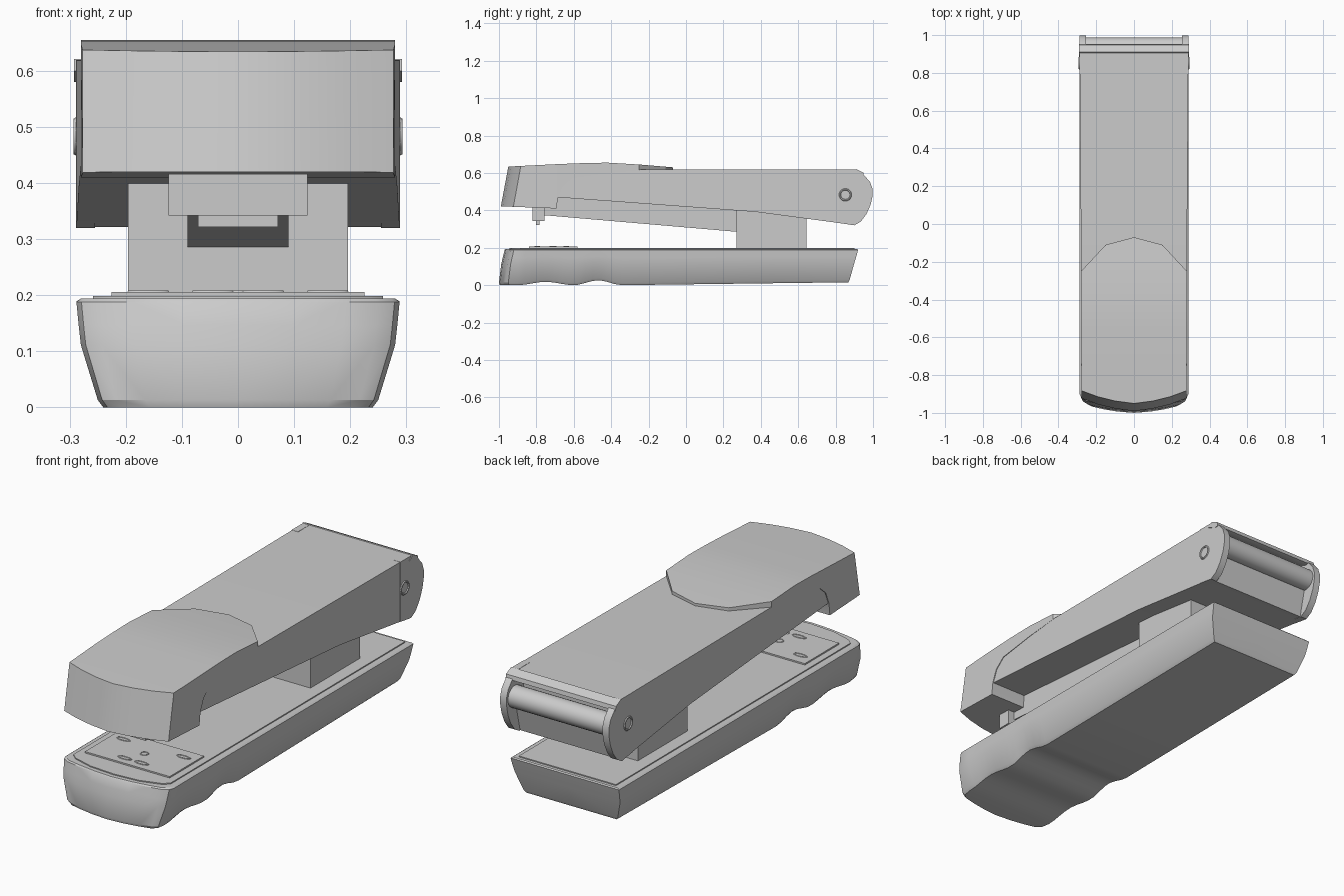
import bpy, bmesh, math
from mathutils import Matrix

if "Cube" in bpy.data.objects:
    bpy.data.objects.remove(bpy.data.objects["Cube"])


def finish(name, bm, bevel=0.0, smooth=True):
    bmesh.ops.remove_doubles(bm, verts=bm.verts, dist=0.0004)
    bmesh.ops.recalc_face_normals(bm, faces=bm.faces)
    me = bpy.data.meshes.new(name)
    bm.to_mesh(me)
    bm.free()
    ob = bpy.data.objects.new(name, me)
    bpy.context.collection.objects.link(ob)
    if bevel:
        m = ob.modifiers.new("edge", "BEVEL")
        m.width, m.segments, m.limit_method = bevel, 2, "ANGLE"
    if smooth:
        bpy.ops.object.select_all(action="DESELECT")
        ob.select_set(True)
        bpy.context.view_layer.objects.active = ob
        bpy.ops.object.shade_smooth_by_angle(angle=math.radians(30))
    return ob


def prism(name, profile, x0, x1, taper=None, bevel=0.0):
    """Side profile (y, z) extruded across x."""
    bm = bmesh.new()
    a, b = ([bm.verts.new((x * (taper(y) if taper else 1), y, z)) for y, z in profile]
            for x in (x0, x1))
    bm.faces.new(a)
    bm.faces.new(b)
    n = len(profile)
    for i in range(n):
        j = (i + 1) % n
        bm.faces.new((a[i], a[j], b[j], b[i]))
    return finish(name, bm, bevel)


def layered(name, layers, bevel=0.0):
    """Stacked outlines; each is the right half from front centre to back centre."""
    bm = bmesh.new()
    R = [[bm.verts.new(p) for p in L] for L in layers]
    M = [[bm.verts.new((-x, y, z)) for x, y, z in L] for L in layers]
    for i in range(len(layers[0]) - 1):
        for S in (R, M):
            for k in range(len(layers) - 1):
                bm.faces.new((S[k][i], S[k][i + 1], S[k + 1][i + 1], S[k + 1][i]))
        for k in (0, -1):
            bm.faces.new((R[k][i], R[k][i + 1], M[k][i + 1], M[k][i]))
    return finish(name, bm, bevel)


def interp(y, pts):
    for (a, p), (b, q) in zip(pts, pts[1:]):
        if y <= b:
            t = max(0, (y - a) / (b - a))
            return p + (q - p) * t
    return pts[-1][1]


def oval(name, x, y, z, lx, ly, r, rot=None):
    bm = bmesh.new()
    n, m = 20, 6
    g = [[bm.verts.new(((lx + r * math.cos(v)) * math.cos(u), (ly + r * math.cos(v)) * math.sin(u),
                        r * math.sin(v)))
          for v in (2 * math.pi * j / m for j in range(m))]
         for u in (2 * math.pi * i / n for i in range(n))]
    for i in range(n):
        for j in range(m):
            k, l = (i + 1) % n, (j + 1) % m
            bm.faces.new((g[i][j], g[k][j], g[k][l], g[i][l]))
    if rot:
        bm.transform(rot)
    bm.transform(Matrix.Translation((x, y, z)))
    return finish(name, bm)


# Base: curved front, tapering sides, finger grips underneath
def bottom_z(y):
    if y < -0.9:
        return 0.006
    if y < -0.6:
        return 0.006 + 0.009 * (1 - math.cos((y + 0.9) / 0.3 * 2 * math.pi))
    if y < -0.34:
        return 0.006 + 0.013 * (1 - math.cos((y + 0.6) / 0.26 * 2 * math.pi))
    return 0.006 + 0.016 * (y + 0.34) / 1.26


stations = [-0.9 + 0.04 * i for i in range(15)] + [0.0, 0.45]
base_layers = []
for w, t, shift, back in ((0.24, 0, -0.025, 0.868), (0.25, 0.04, -0.03, 0.875), (0.28, 0.56, -0.018, 0.90),
                          (0.284, 0.75, -0.01, 0.91), (0.288, 0.97, 0, 0.92), (0.28, 1.0, 0.005, 0.915)):
    s = w / 0.288
    outline = [(x * s, y + shift) for x, y in ((0, -0.97), (0.1, -0.963), (0.19, -0.95),
                                               (0.25, -0.938), (0.279, -0.92))]
    outline += [(w, y) for y in stations] + [(w, back), (0, back)]
    base_layers.append([(x, y, bottom_z(y) * (1 - t) + 0.194 * t) for x, y in outline])
base_layers[0] = [(x, y, max(0, z - 0.006)) for x, y, z in base_layers[0]]
layered("base", base_layers)

# Plate set into the top of the base
plate = [(0, -0.945), (0.13, -0.935), (0.23, -0.905), (0.258, -0.88), (0.258, 0.9), (0, 0.9)]
layered("base_top_plate", [[(x, y, z) for x, y in plate] for z in (0.185, 0.199)])

# Anvil with staple grooves
prism("anvil", [(-0.84, 0.19), (-0.84, 0.206), (-0.58, 0.206), (-0.58, 0.19)], -0.225, 0.225)
for s in (-1, 1):
    oval("staple_groove", s * 0.045, -0.795, 0.206, 0.034, 0.012, 0.003)
    oval("staple_groove", s * 0.16, -0.64, 0.206, 0.034, 0.012, 0.003)
oval("anvil_pin", 0, -0.71, 0.206, 0.017, 0.017, 0.003)

# Hinge block between base and arm
prism("hinge_block", [(0.27, 0.19), (0.27, 0.43), (0.645, 0.43), (0.645, 0.19)], -0.196, 0.196)

# Staple magazine under the arm, with driver head and blade
prism("magazine", [(-0.77, 0.375), (0.3, 0.283), (0.3, 0.45), (-0.77, 0.5)], -0.09, 0.09)
prism("driver_head", [(-0.822, 0.342), (-0.757, 0.342), (-0.757, 0.43), (-0.822, 0.43)], -0.124, 0.124)
prism("driver_blade", [(-0.803, 0.322), (-0.784, 0.322), (-0.784, 0.36), (-0.803, 0.36)], -0.071, 0.071)


# Arm, recessed at the back between two rounded cheeks
def arm_taper(y):
    return 0.275 + 0.013 * (y + 0.85) / 1.75


prism("arm", [(-0.85, 0.483), (-0.69, 0.47), (0.37, 0.392), (0.895, 0.322), (0.925, 0.45), (0.87, 0.48),
              (0.87, 0.58), (0.91, 0.618), (-0.27, 0.618), (-0.85, 0.60)], -1, 1, arm_taper)
cheek = [(0.82, 0.332), (0.9, 0.32), (0.935, 0.34), (0.965, 0.38), (0.987, 0.43), (0.998, 0.48),
         (0.997, 0.515), (0.985, 0.55), (0.955, 0.585), (0.905, 0.619), (0.82, 0.619)]
for s in (-1, 1):
    prism("arm_cheek", cheek, s * 0.255, s * 0.289)
    oval("pivot_ring", s * 0.289, 0.852, 0.483, 0.029, 0.029, 0.005, Matrix.Rotation(math.pi / 2, 4, "Y"))

# Rear flap and rod
prism("rear_flap", [(0.885, 0.60), (0.91, 0.621), (0.948, 0.602), (0.952, 0.582), (0.935, 0.58)], -0.292, 0.292)
prism("rear_rod", [(0.935 + 0.052 * math.cos(math.tau * i / 24), 0.5 + 0.052 * math.sin(math.tau * i / 24))
                   for i in range(24)], -0.265, 0.265)

# Front cap with its curved nose and rounded tongue over the arm
under = [(-0.95, 0.42), (-0.692, 0.41), (-0.685, 0.47), (-0.66, 0.53), (-0.61, 0.573), (-0.42, 0.6), (-0.25, 0.616),
         (-0.07, 0.616)]
crown = [(-0.95, 0.634), (-0.69, 0.647), (-0.54, 0.653), (-0.42, 0.655), (-0.25, 0.645), (-0.07, 0.63)]
nose = [(0, -0.95), (0.1, -0.937), (0.19, -0.915), (0.277, -0.883)]
body = [(0.28, y) for y in (-0.692, -0.685, -0.66, -0.61, -0.54, -0.42, -0.25)]
tongue = [(0.15, -0.11), (0, -0.07)]
low = [(x, y - 0.04) for x, y in nose] + body + tongue
layered("front_cap", [[(x, y, interp(y, under)) for x, y in low],
                      [(x, y, interp(y, crown)) for x, y in nose + body + tongue]])
